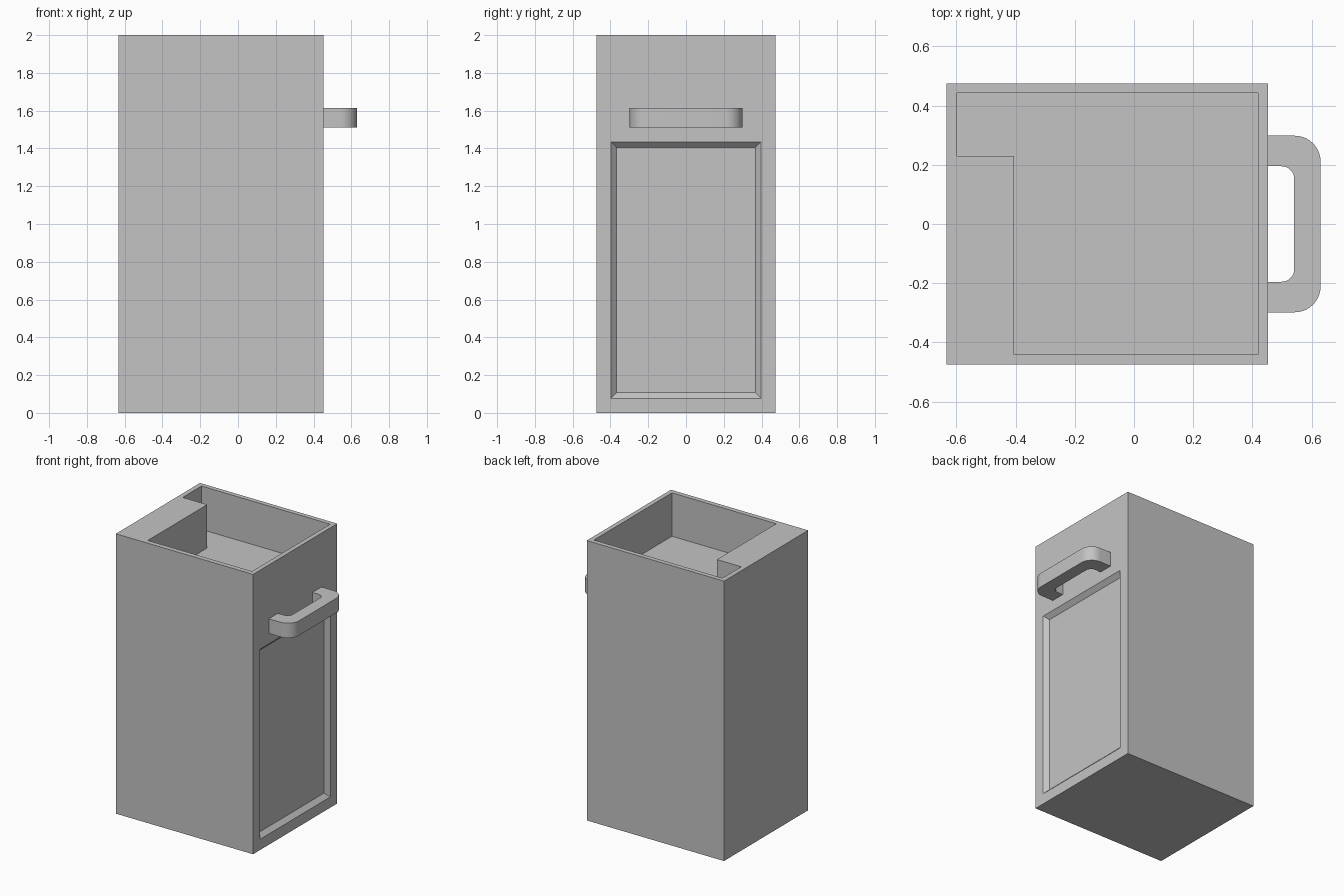
import bpy, bmesh
from math import sin, cos, pi
from mathutils import Vector

cube = bpy.data.objects.get("Cube")
if cube:
    bpy.data.objects.remove(cube, do_unlink=True)

grey = bpy.data.materials.new("plain grey")
grey.use_nodes = True
color = (0.55, 0.55, 0.55, 1)
grey.diffuse_color = color
grey.node_tree.nodes["Principled BSDF"].inputs["Base Color"].default_value = color


def loft(name, lower, upper):
    """Solid between two matching rings of points."""
    bm = bmesh.new()
    a = [bm.verts.new(p) for p in lower]
    b = [bm.verts.new(p) for p in upper]
    bm.faces.new(a)
    bm.faces.new(b)
    for i in range(len(a)):
        j = (i + 1) % len(a)
        bm.faces.new((a[i], a[j], b[j], b[i]))
    bmesh.ops.recalc_face_normals(bm, faces=bm.faces)
    mesh = bpy.data.meshes.new(name)
    bm.to_mesh(mesh)
    bm.free()
    mesh.materials.append(grey)
    obj = bpy.data.objects.new(name, mesh)
    bpy.context.collection.objects.link(obj)
    return obj


def prism(name, outline, z0, z1):
    return loft(name, [(x, y, z0) for x, y in outline],
                [(x, y, z1) for x, y in outline])


def cut(target, cutter):
    mod = target.modifiers.new("cut", 'BOOLEAN')
    mod.operation = 'DIFFERENCE'
    mod.solver = 'EXACT'
    mod.object = cutter
    bpy.context.view_layer.objects.active = target
    bpy.ops.object.modifier_apply(modifier=mod.name)
    bpy.data.objects.remove(cutter, do_unlink=True)


# Cabinet body
left, right, half = -0.633, 0.452, 0.475
body = prism("cabinet_body", [(left, -half), (right, -half), (right, half), (left, half)], 0, 2)

# L-shaped tray sunk into the top
tray = [(-0.405, -0.44), (0.419, -0.44), (0.419, 0.442),
        (-0.598, 0.442), (-0.598, 0.23), (-0.405, 0.23)]
cut(body, prism("tray_cutter", tray, 1.69, 2.1))

# Recessed door panel with sloping edges
def panel_ring(offset):
    y, z0, z1 = 0.367 + offset, 0.107 - offset, 1.405 + offset
    x = right - 0.03 + offset
    return [(x, -y, z0), (x, y, z0), (x, y, z1), (x, -y, z1)]

cut(body, loft("panel_cutter", panel_ring(0), panel_ring(0.06)))


# Pull handle with rounded corners
def rounded_u(x_end, y_end, radius, steps=10):
    """One bracket outline running from the front foot to the back foot."""
    bend = []
    for i in range(steps + 1):
        t = pi / 2 * i / steps
        bend.append((x_end - radius + radius * sin(t), -y_end + radius - radius * cos(t)))
    front = [(right, -y_end)] + bend
    return front + [(x, -y) for x, y in reversed(front)]

outer = rounded_u(0.63, 0.298, 0.087)
inner = rounded_u(0.541, 0.195, 0.043)
handle = prism("pull_handle", outer + inner[::-1], 1.51, 1.615)

bpy.ops.object.select_all(action='DESELECT')
handle.select_set(True)
bpy.context.view_layer.objects.active = handle
bpy.ops.object.shade_smooth_by_angle(angle=pi / 6)
